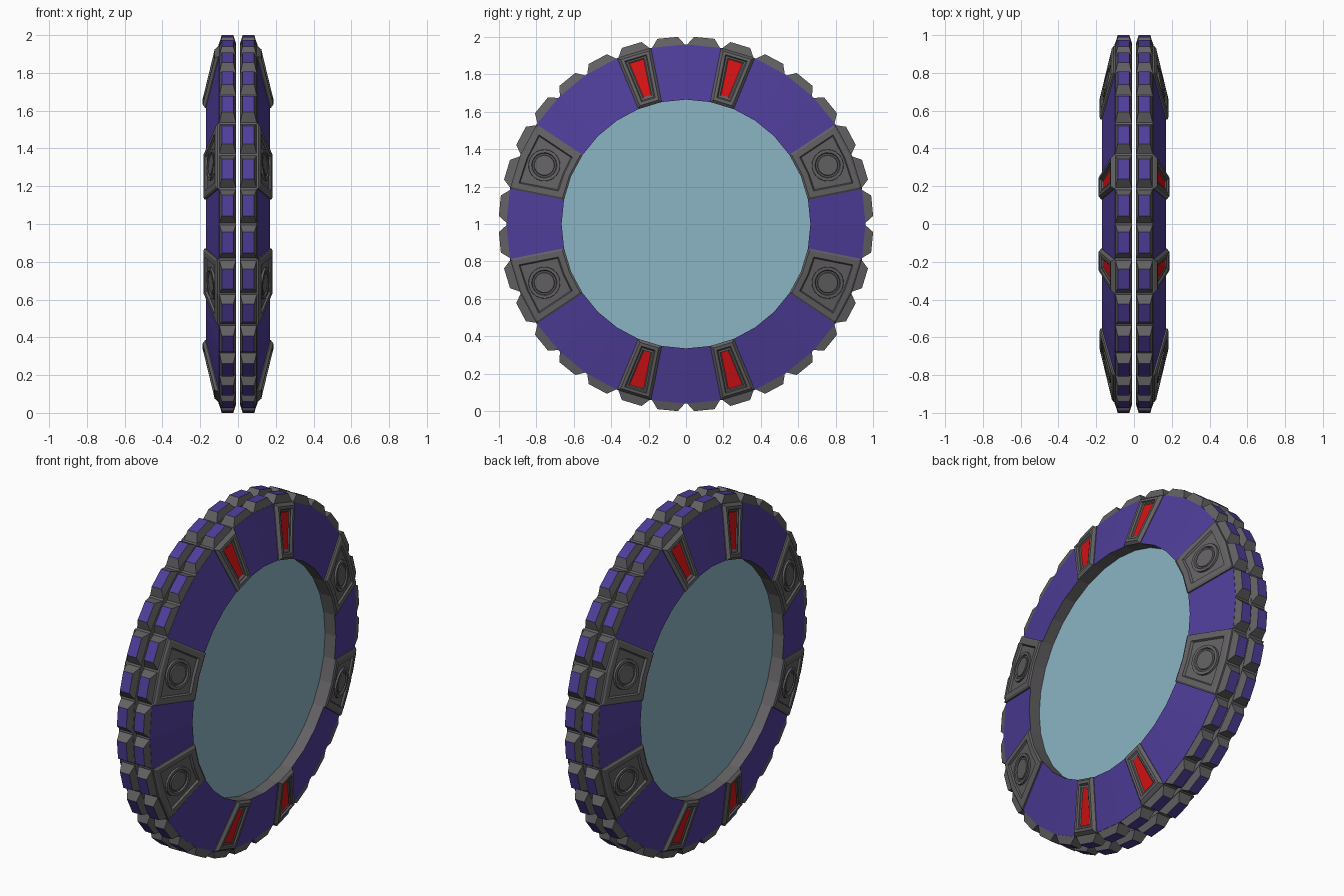
import bpy, bmesh, math
from math import sin, cos, radians

if "Cube" in bpy.data.objects:
    bpy.data.objects.remove(bpy.data.objects["Cube"])

N = 32                     # sides of the ring
STEP = 2 * math.pi / N
R0, R1 = 0.665, 0.96       # inner and outer radius
X0, XI, XO = 0.01, 0.17, 0.10   # half gap, half depth at inner and outer edge


def mat(name, rgb):
    m = bpy.data.materials.new(name)
    m.diffuse_color = (*rgb, 1)
    m.use_nodes = True
    m.node_tree.nodes["Principled BSDF"].inputs["Base Color"].default_value = m.diffuse_color
    return m


PURPLE = mat("purple", (0.078, 0.047, 0.32))
GREY = mat("dark grey", (0.125, 0.12, 0.125))
RED = mat("red", (0.66, 0.006, 0.007))
GLASS = mat("pale teal", (0.26, 0.46, 0.55))


def pt(x, r, a, t=0.0):
    """Point at depth x, radius r, angle a from the top, tangential shift t."""
    return (x, r * sin(a) + t * cos(a), 1 + r * cos(a) - t * sin(a))


def face_x(r):
    return XI + (XO - XI) * (r - R0) / (R1 - R0)


def finish(name, bm, mats):
    bmesh.ops.recalc_face_normals(bm, faces=bm.faces)
    me = bpy.data.meshes.new(name)
    bm.to_mesh(me)
    bm.free()
    for m in mats:
        me.materials.append(m)
    ob = bpy.data.objects.new(name, me)
    bpy.context.collection.objects.link(ob)
    ob.modifiers.new("both_halves", 'MIRROR').use_mirror_merge = False
    return ob


def loft(bm, loops):
    """Join equal loops of points with quads; return the vertex loops."""
    vs = [[bm.verts.new(p) for p in lp] for lp in loops]
    n = len(vs[0])
    for a, b in zip(vs, vs[1:]):
        for i in range(n):
            j = (i + 1) % n
            bm.faces.new((a[i], a[j], b[j], b[i]))
    return vs


def outline(a0, a1, d, h, segs):
    """Sector outline on the sloped face, inset by d and raised by h."""
    lo, hi = R0 + d, R1 - d
    pts = []
    for r, order in ((lo, range(segs + 1)), (hi, range(segs, -1, -1))):
        b0, b1 = a0 + d / r, a1 - d / r
        pts += [pt(face_x(r) + h, r, b0 + (b1 - b0) * k / segs) for k in order]
    return pts


def plate(bm, a0, a1, steps, segs, floor_mat=0):
    vs = loft(bm, [outline(a0, a1, d, h, segs) for d, h in steps])
    for ring, m in ((vs[0], 0), (vs[-1], floor_mat)):
        for k in range(segs):
            f = bm.faces.new((ring[k], ring[k + 1], ring[-2 - k], ring[-1 - k]))
            f.material_index = m


# ring: lathed profile, purple sloped side and grey elsewhere
bm = bmesh.new()
profile = [(X0, R0), (XI, R0), (XO, R1), (X0, R1)]
rows = [[bm.verts.new(pt(x, r, i * STEP)) for x, r in profile] for i in range(N)]
for i in range(N):
    a, b = rows[i], rows[(i + 1) % N]
    for k in range(4):
        j = (k + 1) % 4
        f = bm.faces.new((a[k], a[j], b[j], b[k]))
        f.material_index = 1 if k == 1 else 0
finish("ring_body", bm, [GREY, PURPLE])

# tread blocks: tapered, with purple tops
bm = bmesh.new()
for i in range(N):
    a = (i + 0.5) * STEP
    loops = []
    for r, xa, xb, t in ((0.95, X0, XO, 0.092), (1.0, 0.025, 0.086, 0.055)):
        loops.append([pt(xa, r, a, -t), pt(xb, r, a, -t), pt(xb, r, a, t), pt(xa, r, a, t)])
    vs = loft(bm, loops)
    bm.faces.new(vs[0])
    bm.faces.new(vs[1]).material_index = 1
finish("tread_blocks", bm, [GREY, PURPLE])

# window discs
bm = bmesh.new()
bm.faces.new([bm.verts.new(pt(0.10, R0, i * STEP)) for i in range(N)])
finish("window_disc", bm, [GLASS])

# red lights in raised frames
bm = bmesh.new()
frame = [(0, -0.004), (0, 0.004), (0.014, 0.02), (0.03, 0.02), (0.036, 0.011), (0.044, 0.011), (0.05, 0.006)]
for k in (1, -2, 14, -15):
    plate(bm, k * STEP, (k + 1) * STEP, frame, 1, 1)
finish("light_frames", bm, [GREY, RED])

# recessed side panels, each with a round boss
bm = bmesh.new()
panel = [(0, -0.004), (0, 0.008), (0.01, 0.015), (0.04, 0.015), (0.046, 0.004)]
boss = [(0.086, -0.004), (0.084, 0.014), (0.068, 0.014), (0.064, 0.006), (0.056, 0.006), (0.053, 0.012)]
for deg in (67.5, 112.5, -67.5, -112.5):
    a = radians(deg)
    plate(bm, a - STEP, a + STEP, panel, 2)
    loops = []
    for R, h in boss:
        ts = [2 * math.pi * k / 20 for k in range(20)]
        loops.append([pt(face_x(0.82 + R * cos(t)) + h, 0.82 + R * cos(t), a, R * sin(t)) for t in ts])
    vs = loft(bm, loops)
    bm.faces.new(vs[0])
    bm.faces.new(vs[-1])
finish("side_panels", bm, [GREY])
